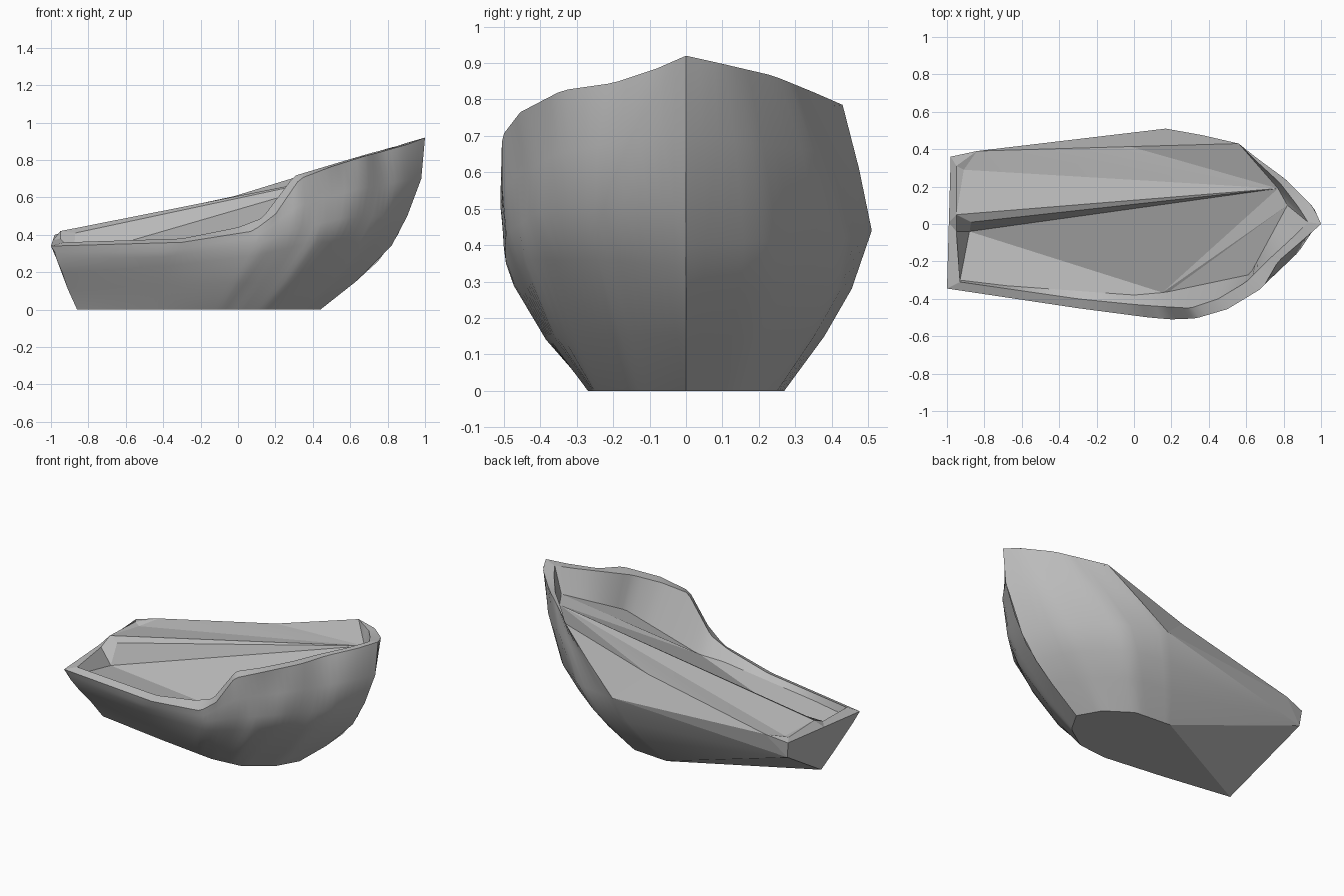
import bpy, bmesh, math
from mathutils import Vector as V

cube = bpy.data.objects.get("Cube")
if cube:
    bpy.data.objects.remove(cube, do_unlink=True)

grey = bpy.data.materials.new("plain grey")
grey.use_nodes = True
colour = (0.5, 0.5, 0.5, 1)
grey.diffuse_color = colour
grey.node_tree.nodes["Principled BSDF"].inputs["Base Color"].default_value = colour


def resample(points, count):
    """Spread count points evenly along a line of points."""
    pts = [V(p) for p in points]
    lengths = [(b - a).length for a, b in zip(pts, pts[1:])]
    total, out = sum(lengths), []
    for i in range(count):
        d = total * i / (count - 1)
        k = 0
        while k < len(lengths) - 1 and d > lengths[k]:
            d -= lengths[k]
            k += 1
        out.append(pts[k].lerp(pts[k + 1], min(1, d / lengths[k])))
    return out


def loft(lines, count):
    """Quads between neighbouring lines, with the resampled lines."""
    rows = [resample(line, count) for line in lines]
    faces = []
    for a, b in zip(rows, rows[1:]):
        for i in range(count - 1):
            faces.append([a[i], a[i + 1], b[i + 1], b[i]])
    return faces, rows


def build(name, faces, angle, face_up=False, flat=0):
    """Mesh from corner lists; the first flat faces stay flat shaded."""
    bm = bmesh.new()
    for corners in faces:
        bm.faces.new([bm.verts.new(c) for c in corners])
    bmesh.ops.remove_doubles(bm, verts=bm.verts, dist=0.002)
    bmesh.ops.recalc_face_normals(bm, faces=bm.faces)
    if face_up and sum(f.normal.z * f.calc_area() for f in bm.faces) < 0:
        bmesh.ops.reverse_faces(bm, faces=bm.faces)
    mesh = bpy.data.meshes.new(name)
    bm.to_mesh(mesh)
    bm.free()
    mesh.materials.append(grey)
    ob = bpy.data.objects.new(name, mesh)
    bpy.context.collection.objects.link(ob)
    bpy.ops.object.select_all(action="DESELECT")
    ob.select_set(True)
    bpy.context.view_layer.objects.active = ob
    bpy.ops.object.shade_smooth_by_angle(angle=math.radians(angle))
    for poly in mesh.polygons[:flat]:
        poly.use_smooth = False


# Hull lines of the near side, from bow to stern
keel = [(.44, 0, 0), (.36, -.14, 0), (.2, -.25, 0), (0, -.27, 0), (-.4, -.22, 0), (-.86, -.15, 0)]
bilge = [(.63, 0, .15), (.51, -.19, .15), (.27, -.36, .15), (0, -.385, .14), (-.4, -.31, .13), (-.91, -.21, .11)]
side = [(.82, 0, .34), (.68, -.24, .36), (.4, -.44, .36), (.1, -.475, .29), (-.4, -.38, .23), (-.94, -.28, .2)]
topside = [(.905, 0, .5), (.8, -.2, .5), (.57, -.41, .49), (.3, -.495, .43), (.1, -.495, .35), (-.4, -.41, .28), (-.97, -.32, .27)]
strake = [(.98, 0, .7), (.88, -.15, .69), (.66, -.36, .65), (.33, -.505, .56), (.1, -.5, .39), (-.4, -.425, .31), (-.98, -.335, .31)]
rail = [(1, 0, .92), (.91, -.08, .885), (.77, -.2, .845), (.69, -.34, .825), (.5, -.455, .765), (.33, -.505, .7),
        (.2, -.51, .51), (.08, -.5, .42), (-.3, -.45, .36), (-1, -.345, .34)]
rail_top = [(.93, .01, .9), (.84, -.08, .87), (.72, -.19, .84), (.6, -.31, .805), (.45, -.4, .76), (.3, -.45, .715),
            (.13, -.44, .49), (0, -.43, .44), (-.3, -.4, .38), (-.93, -.31, .36)]
deck_edge = [(.82, .1, .78), (.62, -.27, .59), (.17, -.365, .39), (0, -.38, .38), (-.68, -.33, .33), (-.93, -.3, .31)]

# Hull lines of the far side, bow only
far_keel = [(.44, 0, 0), (.36, .14, 0), (.2, .25, 0), (-.05, .27, 0)]
far_bilge = [(.63, 0, .15), (.51, .18, .15), (.3, .35, .15), (.03, .38, .15)]
far_belly = [(.75, 0, .26), (.62, .22, .27), (.37, .42, .28), (.1, .455, .28)]
far_side = [(.855, 0, .4), (.73, .23, .41), (.46, .44, .42), (.17, .51, .44)]
far_strake = [(.98, 0, .7), (.87, .17, .68), (.66, .35, .66), (.365, .475, .61)]
far_rail = [(1, 0, .92), (.96, .09, .9), (.81, .24, .865), (.66, .35, .82), (.56, .43, .785)]

# Corner points shared by the panels
keel_end, far_keel_end = V(keel[-1]), V(far_keel[-1])
beam, shoulder = V(far_side[-1]), V(far_rail[-1])
corner_low, corner_top = V((-.97, .35, .3)), V((-.98, .36, .4))
quarter, waist = V((-.84, .39, .43)), V((-.02, .414, .607))
near_corner = V(rail[-1])
ridge_bow, ridge_stern = V((.77, .19, .76)), V((-.95, .05, .42))
ridge_edge, floor_stern = V((-.87, .01, .41)), V((-.88, -.04, .28))
bow_deck = V(deck_edge[0])

# Flat panels of the far quarter, then the two lofted hull sides
hull, near_rows = loft([keel, bilge, side, topside, strake, rail], 58)
bow_faces, far_rows = loft([far_keel, far_bilge, far_belly, far_side, far_strake, far_rail], 16)
panels = [[shoulder, V(far_strake[-1]), beam, waist], [waist, beam, quarter],
          [beam, corner_low, quarter], [corner_low, corner_top, quarter],
          [far_keel_end, keel_end, corner_low],
          # transom and flat bottom
          [r[-1] for r in near_rows] + [corner_top, corner_low],
          near_rows[0] + far_rows[0][:0:-1]]
chain = [far_keel_end, V(far_bilge[-1]), V(far_belly[-1]), beam]
belly = [[a, b, corner_low] for a, b in zip(chain, chain[1:])]
build("hull", panels + hull + bow_faces + belly, 40, flat=len(panels))

# Bevelled rail and inner bulwark of the near side
rim, rim_rows = loft([rail, rail_top], 58)
build("near_rail", rim, 30, True)
bulwark, wall_rows = loft([rail_top, deck_edge], 58)
build("near_bulwark", bulwark, 35, True)

# Rail and bulwark of the far bow
far_top = [(.93, .01, .9), (.88, .09, .885), (.78, .22, .85), (.65, .34, .815), (.56, .43, .785)]
far_rim, far_rim_rows = loft([far_rail, far_top], 12)
build("far_bow_rail", far_rim, 30, True)
inner = far_rim_rows[1]
bow_wall = [[a, b, ridge_bow] for a, b in zip(inner, inner[1:])]
bow_wall.append([inner[0], ridge_bow, bow_deck])
build("far_bow_bulwark", bow_wall, 35, True)

# Sunken floor: the edge fans to the bow or to the stern end of the ridge
knuckle = min(wall_rows[1], key=lambda p: (p - V(deck_edge[2])).length)
floor = [[ridge_bow, floor_stern, knuckle], [ridge_bow, knuckle, bow_deck]]
for a, b in zip(wall_rows[1][1:], wall_rows[1][2:]):
    floor.append([a, b, bow_deck if b.x >= knuckle.x else floor_stern])
build("floor", floor, 12, True)

# Raised side deck with its narrow ridge and ridge wall
inner_far = V((-.91, .29, .4))
side_deck = [[ridge_bow, shoulder, waist], [ridge_bow, waist, quarter],
             [ridge_bow, quarter, inner_far],
             [ridge_bow, inner_far, ridge_stern], [ridge_bow, ridge_stern, ridge_edge],
             [ridge_bow, ridge_edge, floor_stern]]
build("side_deck", side_deck, 12, True)

# Stern rail and the step below it
near_inner, near_low = V(rail_top[-1]), V(deck_edge[-1])
notch = V((-.95, -.04, .38))
rim_far = V((-.95, .31, .41))
mid = near_corner.lerp(corner_top, .5)
stern = [[near_corner, mid, notch, near_inner], [mid, corner_top, rim_far, ridge_stern],
         [mid, ridge_stern, notch], [corner_top, quarter, rim_far],
         [rim_far, quarter, inner_far], [rim_far, inner_far, ridge_stern],
         [notch, floor_stern, near_low, near_inner],
         [notch, ridge_stern, ridge_edge, floor_stern]]
build("stern_rail", stern, 15, True)
